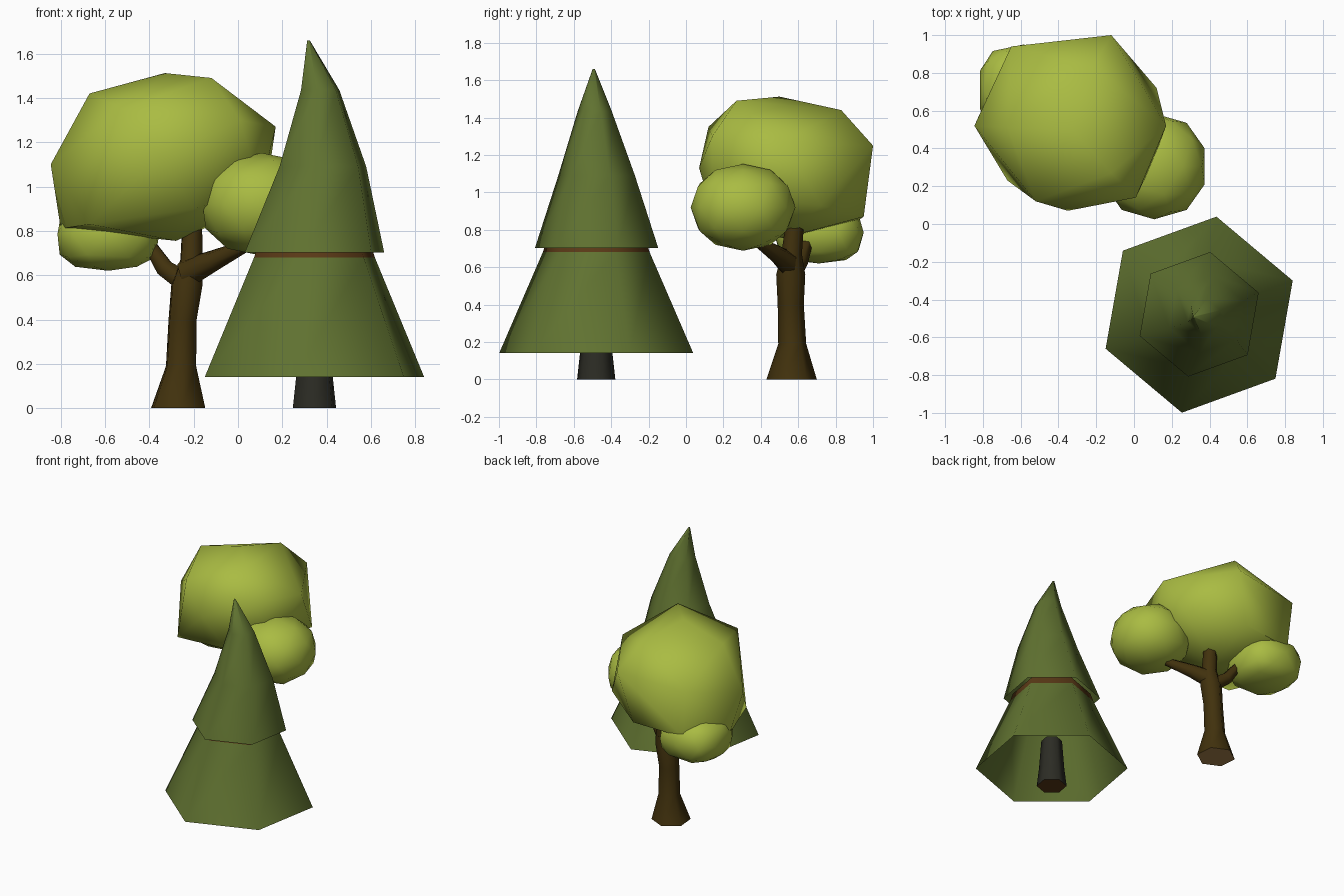
import bpy, bmesh, math
from mathutils import Vector, Matrix

if "Cube" in bpy.data.objects:
    bpy.data.objects.remove(bpy.data.objects["Cube"])


def mat(name, rgb):
    m = bpy.data.materials.new(name)
    m.diffuse_color = (*rgb, 1)
    m.use_nodes = True
    m.node_tree.nodes["Principled BSDF"].inputs["Base Color"].default_value = m.diffuse_color
    return m


LEAF = mat("leaf_yellow_green", (0.40, 0.50, 0.055))
PINE = mat("pine_green", (0.117, 0.168, 0.030))
BARK = mat("bark_brown", (0.053, 0.031, 0.004))
WOOD = mat("cut_wood", (0.38, 0.22, 0.07))
GREY = mat("dark_grey_bark", (0.025, 0.025, 0.018))
UNDER = mat("inner_brown", (0.10, 0.040, 0.008))


def finish(name, bm, mats, angle):
    me = bpy.data.meshes.new(name)
    bm.to_mesh(me)
    bm.free()
    for m in mats:
        me.materials.append(m)
    for p in me.polygons:
        p.use_smooth = True
    me.set_sharp_from_angle(angle=math.radians(angle))
    ob = bpy.data.objects.new(name, me)
    bpy.context.collection.objects.link(ob)
    return ob


def tube(name, rings, mats, sides=6, turn=20, axis=(0, 0, 1), cap_start=True,
         cap_end=True, angle=65, second=None):
    """Loft n-sided rings (x, y, z, radius); 'second' picks faces for material 1."""
    bm = bmesh.new()
    rot = Vector((0, 0, 1)).rotation_difference(Vector(axis)).to_matrix()
    loops = []
    for x, y, z, r in rings:
        loop = []
        for i in range(sides):
            a = math.radians(turn) + i * math.tau / sides
            off = rot @ Vector((r * math.cos(a), r * math.sin(a), 0))
            loop.append(bm.verts.new(Vector((x, y, z)) + off))
        loops.append(loop)
    for a, b in zip(loops, loops[1:]):
        for i in range(sides):
            j = (i + 1) % sides
            bm.faces.new((a[i], a[j], b[j], b[i]))
    if cap_start:
        bm.faces.new(loops[0][::-1])
    if cap_end:
        bm.faces.new(loops[-1])
    bm.normal_update()
    if second:
        for f in bm.faces:
            f.material_index = int(second(f))
    return finish(name, bm, mats, angle)


def faces_down(f):
    return f.normal.z < -0.9


def ball(name, centre, size, power):
    """Low-poly leaf clump; a power below 1 makes it boxier."""
    bm = bmesh.new()
    bmesh.ops.create_icosphere(bm, subdivisions=2, radius=1)
    for v in bm.verts:
        v.co = Vector([math.copysign(abs(c) ** power, c) if abs(c) > 1e-4 else 0 for c in v.co])
    bmesh.ops.transform(bm, verts=bm.verts,
                        matrix=Matrix.Translation(centre) @ Matrix.Diagonal((*size, 1)))
    return finish(name, bm, [LEAF], 60)


# Pine: two open skirts; the lower one ends in a brown collar under the upper
tube("pine_lower_skirt", [
    (0.345, -0.48, 0.14, 0.527),
    (0.345, -0.48, 0.68, 0.290),
    (0.345, -0.48, 0.74, 0.270),
], [PINE, UNDER], cap_start=False, cap_end=False,
    second=lambda f: f.calc_center_median().z > 0.68)
tube("pine_upper_skirt", [
    (0.345, -0.478, 0.702, 0.335),
    (0.383, -0.478, 1.09, 0.208),
    (0.371, -0.488, 1.435, 0.092),
    (0.318, -0.493, 1.66, 0.006),
], [PINE], cap_start=False)
tube("pine_trunk", [
    (0.345, -0.48, 0.0, 0.104),
    (0.345, -0.48, 0.14, 0.088),
    (0.345, -0.48, 0.36, 0.072),
], [GREY, UNDER], second=faces_down)

# Round tree: trunk and two branches
tube("round_tree_trunk", [
    (-0.27, 0.565, 0.0, 0.135),
    (-0.257, 0.568, 0.19, 0.075),
    (-0.25, 0.56, 0.40, 0.07),
    (-0.23, 0.56, 0.56, 0.078),
    (-0.21, 0.565, 0.67, 0.055),
    (-0.207, 0.58, 0.82, 0.05),
], [BARK, WOOD], turn=35, second=faces_down)
tube("right_branch", [
    (-0.23, 0.56, 0.61, 0.07),
    (-0.11, 0.49, 0.665, 0.05),
    (0.03, 0.39, 0.73, 0.03),
], [BARK], axis=(0.26, -0.17, 0.13))
tube("left_branch", [
    (-0.24, 0.57, 0.57, 0.055),
    (-0.33, 0.61, 0.63, 0.045),
    (-0.42, 0.66, 0.77, 0.028),
], [BARK], axis=(-0.18, 0.09, 0.18))

# Round tree: faceted main crown as a hull of its corners
corners = [
    (-0.845, 0.52, 1.10), (-0.65, 0.94, 1.21), (-0.62, 0.92, 0.85),
    (-0.80, 0.62, 0.81), (-0.12, 1.00, 1.25), (-0.22, 0.95, 0.87),
    (0.12, 0.72, 0.93), (0.17, 0.52, 1.27), (0.01, 0.14, 1.30),
    (-0.35, 0.07, 1.13), (-0.52, 0.12, 1.35), (-0.67, 0.23, 0.83),
    (-0.28, 0.52, 0.755), (-0.20, 0.14, 0.90), (0.10, 0.33, 0.98),
    (-0.67, 0.51, 1.42), (-0.12, 0.27, 1.49), (-0.33, 0.50, 1.512),
    (-0.22, 0.83, 1.44),
]
bm = bmesh.new()
for c in corners:
    bm.verts.new(c)
bmesh.ops.convex_hull(bm, input=bm.verts)
bmesh.ops.delete(bm, geom=[v for v in bm.verts if not v.link_faces], context='VERTS')
bmesh.ops.recalc_face_normals(bm, faces=bm.faces)
finish("main_crown", bm, [LEAF], 60)

# Round tree: smaller clumps on the branches
ball("right_clump", (0.107, 0.305, 0.92), (0.28, 0.28, 0.232), 0.92)
ball("left_clump", (-0.585, 0.71, 0.785), (0.238, 0.24, 0.165), 0.72)
